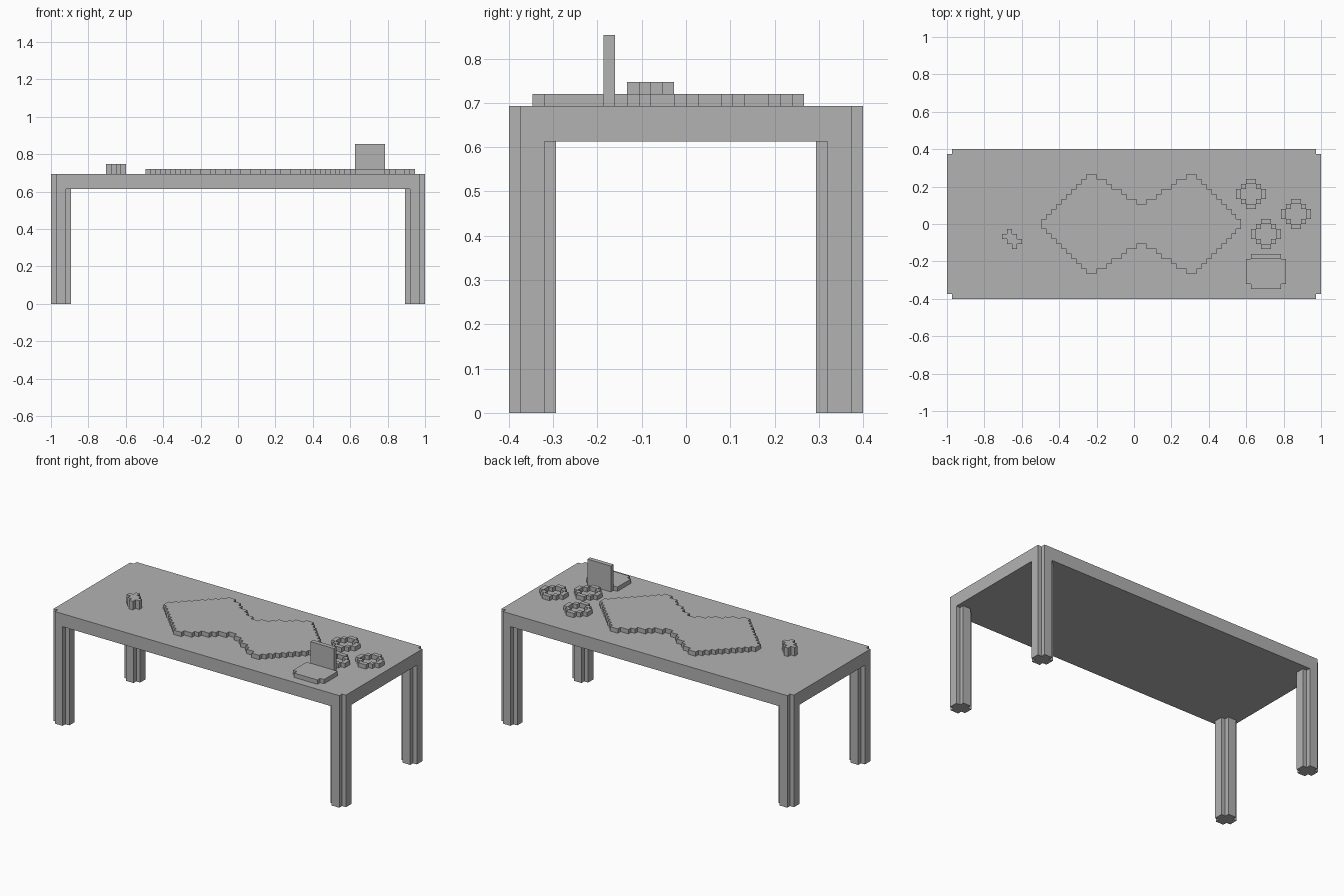
import bpy
import bmesh

cube = bpy.data.objects.get("Cube")
if cube:
    bpy.data.objects.remove(cube, do_unlink=True)

LENGTH, DEPTH = 75, 30          # table size in unit blocks
UNIT = 2 / LENGTH
UNDERSIDE, TOP = 23, 26         # table slab heights in blocks

grey = bpy.data.materials.new("plain_grey")
grey.use_nodes = True
grey.diffuse_color = (0.448, 0.448, 0.448, 1)
grey.node_tree.nodes["Principled BSDF"].inputs["Base Color"].default_value = grey.diffuse_color


def rect(x0, x1, y0, y1):
    return {(x, y) for x in range(x0, x1) for y in range(y0, y1)}


def notched(x0, x1, y0, y1):
    """Rectangle of blocks with its four corner blocks missing."""
    return rect(x0 + 1, x1 - 1, y0, y1) | rect(x0, x1, y0 + 1, y1 - 1)


def prism(name, cells, z0, z1):
    """Raise a plan made of unit blocks into a flat-sided solid."""
    bm = bmesh.new()
    for x, y in sorted(cells):
        bm.faces.new([bm.verts.new(((x + i - LENGTH / 2) * UNIT, (y + j) * UNIT, z0 * UNIT))
                      for i, j in ((0, 0), (1, 0), (1, 1), (0, 1))])
    bmesh.ops.remove_doubles(bm, verts=bm.verts[:], dist=UNIT / 10)
    bmesh.ops.dissolve_limit(bm, angle_limit=0.01, verts=bm.verts[:], edges=bm.edges[:])
    raised = bmesh.ops.extrude_face_region(bm, geom=bm.faces[:], use_keep_orig=True)["geom"]
    bmesh.ops.translate(bm, vec=(0, 0, (z1 - z0) * UNIT),
                        verts=[g for g in raised if isinstance(g, bmesh.types.BMVert)])
    bmesh.ops.recalc_face_normals(bm, faces=bm.faces[:])
    mesh = bpy.data.meshes.new(name)
    bm.to_mesh(mesh)
    bm.free()
    mesh.materials.append(grey)
    obj = bpy.data.objects.new(name, mesh)
    bpy.context.collection.objects.link(obj)
    return obj


# Table slab and four cross-shaped legs
half = DEPTH // 2
prism("table_top", notched(0, LENGTH, -half, half), UNDERSIDE, TOP)
for side, x in (("right", 0), ("left", LENGTH - 4)):
    for end, y in (("front", -half), ("back", half - 4)):
        prism(f"{end}_{side}_leg", notched(x, x + 4, y, y + 4), 0, UNDERSIDE)

# Stepped double-diamond mat, mirrored about its waist
mat = set()
for i in range(20):
    h = i + 1 if i < 10 else round(10 - (i - 10) * 2 / 3)
    for x in (19 + i, 58 - i):
        mat |= rect(x, x + 1, -h, h)
prism("table_mat", mat, TOP, TOP + 1)

# Three round rims
for n, (cx, cy) in enumerate(((61, 6), (70, 2), (64, -2)), 1):
    rim = {(cx + (k if sx > 0 else -k - 1), cy + (2 - k if sy > 0 else k - 3))
           for k in range(3) for sx in (1, -1) for sy in (1, -1)}
    prism(f"round_rim_{n}", rim, TOP, TOP + 1)

# Small pinwheel-shaped cup
cup = rect(12, 13, -2, -1) | rect(11, 14, -3, -2) | rect(12, 15, -4, -3) | rect(13, 14, -5, -4)
prism("small_cup", cup, TOP, TOP + 2)

# Open computer: base with clipped corners and upright screen
prism("computer_base", notched(60, 68, -13, -6) - rect(60, 68, -7, -6), TOP, TOP + 1)
prism("computer_screen", rect(61, 67, -7, -6), TOP, TOP + 6)
